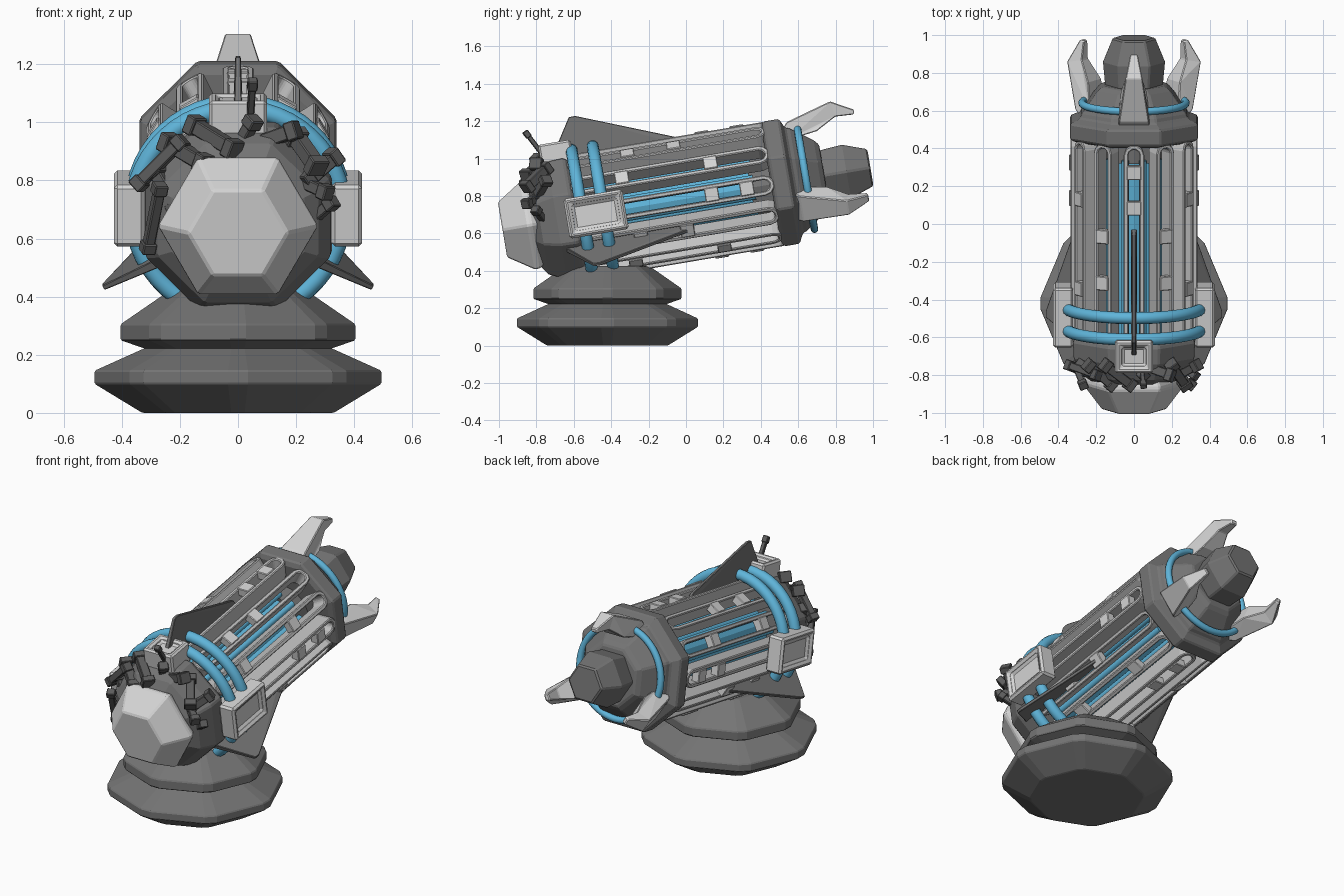
import bpy, bmesh, math
from mathutils import Matrix, Vector

if "Cube" in bpy.data.objects:
    bpy.data.objects.remove(bpy.data.objects["Cube"])

def material(name, c):
    m = bpy.data.materials.new(name)
    m.diffuse_color = (*c, 1)
    m.use_nodes = True
    m.node_tree.nodes["Principled BSDF"].inputs["Base Color"].default_value = m.diffuse_color
    return m

LIGHT = material("light grey", (0.66, 0.66, 0.66))
MID = material("rail grey", (0.54, 0.54, 0.54))
DARK = material("dark grey", (0.175, 0.175, 0.175))
BLACK = material("charcoal", (0.11, 0.11, 0.11))
BLUE = material("blue", (0.115, 0.46, 0.70))

TILT = Matrix.Translation((0, 0, 0.785)) @ Matrix.Rotation(math.radians(9.6), 4, 'X')
BASE = Matrix.Translation((0, -0.42, 0)) @ Matrix.Diagonal((1, 0.98, 1, 1)) @ Matrix.Rotation(math.pi / 2, 4, 'X')

def spin(deg):
    # turn about the barrel axis, zero is up
    return TILT @ Matrix.Rotation(math.radians(deg), 4, 'Y')

def add(name, bm, mat, M, bevel=0, smooth=False):
    bmesh.ops.recalc_face_normals(bm, faces=bm.faces)
    me = bpy.data.meshes.new(name)
    bm.to_mesh(me)
    bm.free()
    me.transform(M)
    me.materials.append(mat)
    ob = bpy.data.objects.new(name, me)
    bpy.context.collection.objects.link(ob)
    if smooth:
        for p in me.polygons:
            p.use_smooth = len(p.vertices) == 4
    if bevel:
        b = ob.modifiers.new("bevel", 'BEVEL')
        b.width, b.segments, b.limit_method = bevel, 1, 'ANGLE'
    return ob

def lathe(name, profile, angles, mat, M=TILT, bevel=0.008, smooth=False):
    # profile of (position on axis, radius)
    bm = bmesh.new()
    rings = [[bm.verts.new((r * math.sin(math.radians(a)), y, r * math.cos(math.radians(a))))
              for a in angles] for y, r in profile]
    n = len(angles)
    for A, B in zip(rings, rings[1:]):
        for i in range(n):
            bm.faces.new((A[i], A[(i + 1) % n], B[(i + 1) % n], B[i]))
    bm.faces.new(rings[0])
    bm.faces.new(rings[-1])
    return add(name, bm, mat, M, bevel, smooth)

def prism(name, pts, mat, M, bevel=0):
    # side profile of (y, z, half width)
    bm = bmesh.new()
    S = [[bm.verts.new((s * w, y, z)) for y, z, w in pts] for s in (1, -1)]
    n = len(pts)
    for i in range(n):
        j = (i + 1) % n
        bm.faces.new((S[0][i], S[0][j], S[1][j], S[1][i]))
    caps = [bm.faces.new(s) for s in S]
    bmesh.ops.triangulate(bm, faces=caps)
    return add(name, bm, mat, M, bevel)

def box(name, centre, size, mat, M, bevel=0.0, pocket=None):
    bm = bmesh.new()
    bmesh.ops.create_cube(bm, size=1, matrix=Matrix.Translation(centre) @ Matrix.Diagonal((*size, 1)))
    if pocket:
        # recessed window on the face that looks along the pocket direction
        d = Vector(pocket)
        bm.normal_update()
        f = max(bm.faces, key=lambda f: f.normal.dot(d))
        bmesh.ops.inset_individual(bm, faces=[f], thickness=0.045)
        bmesh.ops.inset_individual(bm, faces=[f], thickness=0.012, depth=-0.025)
    return add(name, bm, mat, M, bevel)

def arc(name, y, R, r, a0, a1, mat, M=TILT, steps=40):
    # tube bent around the barrel axis
    bm = bmesh.new()
    rings = []
    for i in range(steps + 1):
        a = math.radians(a0 + (a1 - a0) * i / steps)
        rings.append([])
        for k in range(12):
            t = 2 * math.pi * k / 12
            q = R + r * math.cos(t)
            rings[-1].append(bm.verts.new((q * math.sin(a), y + r * math.sin(t), q * math.cos(a))))
    for A, B in zip(rings, rings[1:]):
        for k in range(12):
            bm.faces.new((A[k], A[(k + 1) % 12], B[(k + 1) % 12], B[k]))
    bm.faces.new(rings[0])
    bm.faces.new(rings[-1])
    return add(name, bm, mat, M, 0, True)

def stadium(hl, hw):
    out = []
    for s, a0 in ((1, 0), (-1, 180)):
        for k in range(6):
            a = math.radians(a0 + 180 * k / 5)
            out.append((hw * math.cos(a), s * (hl - hw) + hw * math.sin(a)))
    return out

def slotted_rail(name, M):
    # inner half is narrower so neighbouring rails do not touch
    bm = bmesh.new()
    loops = [[bm.verts.new((x, y - 0.06, z)) for x, y in stadium(hl, hw)]
             for hl, hw, z in ((0.54, 0.048, 0.235), (0.54, 0.055, 0.336),
                               (0.515, 0.030, 0.336), (0.515, 0.030, 0.235))]
    for A, B in zip(loops, loops[1:] + loops[:1]):
        for i in range(12):
            j = (i + 1) % 12
            bm.faces.new((A[i], A[j], B[j], B[i]))
    return add(name, bm, MID, M, 0.005)

OCT = [22.5 + 45 * k for k in range(8)]
HEX = [30 + 60 * k for k in range(6)]
ROUND = [30 * k for k in range(12)]
CHAMFERED = [45 * k + d for k in range(8) for d in (-4, 4)]

# stepped pedestal
lathe("lower_base", [(0, 0.33), (0.10, 0.495), (0.145, 0.495), (0.255, 0.25)], CHAMFERED, DARK, BASE, 0.005)
lathe("upper_base", [(0.20, 0.26), (0.25, 0.405), (0.305, 0.405), (0.425, 0.23)], CHAMFERED, DARK, BASE, 0.005)

# collars and end caps
lathe("front_collar", [(-0.83, 0.24), (-0.79, 0.30), (-0.70, 0.345), (-0.61, 0.35), (-0.58, 0.32)], OCT, DARK)
lathe("nose", [(-0.995, 0.172), (-0.862, 0.272), (-0.84, 0.277), (-0.80, 0.25)], HEX, LIGHT)
lathe("rear_collar", [(0.46, 0.33), (0.475, 0.366), (0.56, 0.366), (0.585, 0.31), (0.61, 0.30),
                      (0.725, 0.21), (0.75, 0.18)], OCT, DARK)
lathe("rear_cap", [(0.73, 0.155), (0.87, 0.168), (1.0, 0.115)], HEX, DARK)

# glowing core with rods, seen between the rails
lathe("inner_core", [(-0.6, 0.15), (0.36, 0.15)], ROUND, BLUE, TILT, 0)
lathe("core_mount", [(0.35, 0.17), (0.48, 0.17)], ROUND, DARK, TILT, 0)

# slotted rails with small bridge blocks
for k in range(12):
    M = spin(30 * k)
    slotted_rail("barrel_rail", M)
    for y in ((0.33, 0.14), (-0.02, -0.27), (0.16, -0.32))[k % 3 if k <= 6 else (12 - k) % 3]:
        box("rail_block", (0, y, 0.318), (0.075, 0.075, 0.05), LIGHT, M, 0.004)
    rod = spin(30 * k + 15) @ Matrix.Translation((0, 0, 0.18))
    lathe("inner_rod", [(-0.6, 0.02), (0.37, 0.02)], ROUND, BLUE, rod, 0, True)

# hoops at the front, with side and top brackets
for y in (-0.56, -0.445):
    arc("front_hoop", y, 0.36, 0.032, -145, 145, BLUE)
for s in (1, -1):
    box("side_bracket", (s * 0.375, -0.488, 0), (0.105, 0.32, 0.215), LIGHT, TILT, 0.012, (s, 0, 0))
box("top_bracket", (0, -0.645, 0.35), (0.20, 0.175, 0.13), LIGHT, TILT, 0.01, (0, 0, 1))

# three fins, three claws and the arcs between the claws
for a in (0, 120, 240):
    M = spin(a)
    prism("fin", [(-0.70, 0.29, .016), (-0.545, 0.535, .009), (-0.51, 0.535, .009),
                  (0.0, 0.335, .009), (0.02, 0.29, .016)], DARK, M, 0.003)
    prism("rear_claw", [(0.56, 0.27, .085), (0.60, 0.315, .08), (0.845, 0.385, .045), (0.965, 0.32, .02),
                        (0.96, 0.295, .02), (0.86, 0.30, .035), (0.75, 0.24, .07), (0.60, 0.22, .085)],
          LIGHT, M, 0.005)
    arc("rear_hoop", 0.65, 0.275, 0.02, 12, 108, BLUE, M, 16)

# clutter of jointed struts around the nose: x, z at both ends, thickness
STRUTS = [(-.34, .79, -.20, .93, .04), (-.31, .57, -.27, .77, .035), (-.28, .83, -.21, .71, .045),
          (-.15, .99, -.02, .91, .05), (0, .91, .05, 1.0, .04), (.04, 1.0, .05, 1.13, .025),
          (.05, .92, .19, .97, .05), (.17, .82, .30, .76, .04), (.33, .88, .24, .80, .045),
          (.20, .95, .27, .85, .05), (.25, .66, .32, .72, .035), (-.24, .93, -.12, .86, .05)]
for i, (x1, z1, x2, z2, w) in enumerate(STRUTS):
    a, b = Vector((x1, -0.75, z1)), Vector((x2, -0.85 if i % 2 else -0.80, z2))
    M = Matrix.Translation((a + b) / 2) @ (b - a).to_track_quat('Z', 'Y').to_matrix().to_4x4()
    L = (b - a).length
    box("nose_strut", (0, 0, 0), (w, w, L), BLACK, M, 0.004)
    for s in (1, -1):
        box("strut_joint", (0, 0, s * L / 2), (w * 1.4, w * 1.3, 0.04), BLACK, M, 0.004)
